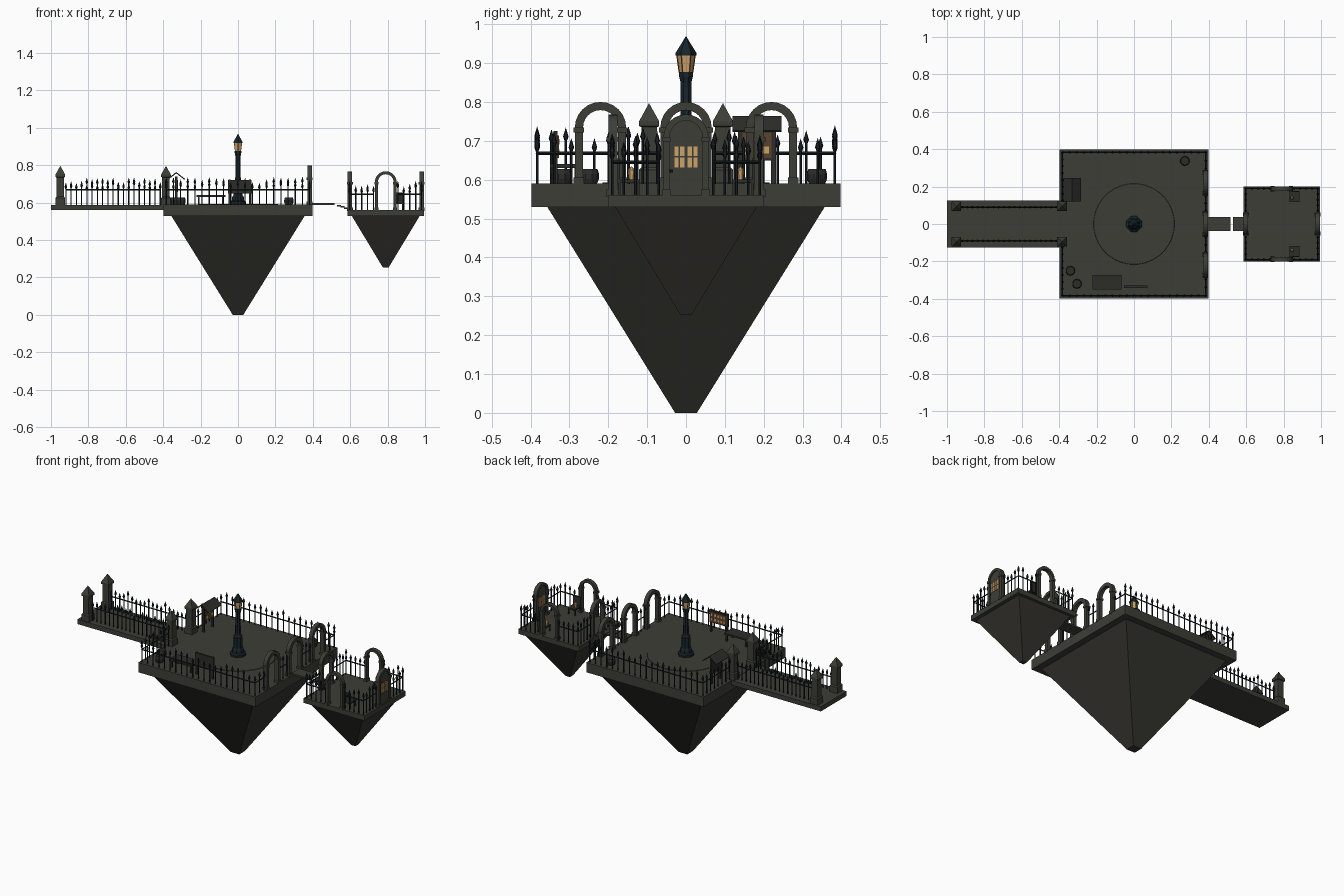
import bpy, bmesh, math, random
from mathutils import Matrix, Vector

if "Cube" in bpy.data.objects:
    bpy.data.objects.remove(bpy.data.objects["Cube"])
random.seed(4)

def material(name, r, g, b):
    m = bpy.data.materials.new(name)
    m.diffuse_color = (r, g, b, 1)
    m.use_nodes = True
    m.node_tree.nodes["Principled BSDF"].inputs["Base Color"].default_value = m.diffuse_color
    return m

STONE = material("grey stone", .048, .048, .038)
ROCK = material("dark rock", .036, .035, .029)
IRON = material("black iron", .008, .012, .014)
LAMP = material("blue black metal", .009, .018, .024)
GLASS = material("lit glass", .60, .36, .14)
WOOD = material("dark wood", .025, .026, .022)
CORK = material("brown board", .10, .055, .025)

def finish(name, bm, mat):
    bmesh.ops.recalc_face_normals(bm, faces=bm.faces)
    me = bpy.data.meshes.new(name)
    bm.to_mesh(me)
    bm.free()
    me.materials.append(mat)
    ob = bpy.data.objects.new(name, me)
    bpy.context.collection.objects.link(ob)
    return ob

def box(bm, x0, x1, y0, y1, z0, z1):
    m = Matrix.Translation(((x0 + x1) / 2, (y0 + y1) / 2, (z0 + z1) / 2))
    bmesh.ops.create_cube(bm, size=1, matrix=m @ Matrix.Diagonal((x1 - x0, y1 - y0, z1 - z0, 1)))

def lathe(bm, x, y, prof, n):
    """Stack of n-sided rings from (radius, z); for n = 4 the radius is the half width."""
    k, a0 = (math.sqrt(2), math.pi / 4) if n == 4 else (1, math.pi / n)
    rings = []
    for r, z in prof:
        cnt = n if r > 0 else 1
        rings.append([bm.verts.new((x + r * k * math.cos(a0 + 2 * math.pi * i / n),
                                    y + r * k * math.sin(a0 + 2 * math.pi * i / n), z)) for i in range(cnt)])
    for a, b in zip(rings, rings[1:]):
        for i in range(n):
            j = (i + 1) % n
            if len(b) == 1:
                bm.faces.new((a[i], a[j], b[0]))
            elif len(a) == 1:
                bm.faces.new((a[0], b[j], b[i]))
            else:
                bm.faces.new((a[i], a[j], b[j], b[i]))
    for r in (rings[0], rings[-1]):
        if len(r) > 1:
            bm.faces.new(r)

def bar(bm, p, q, r, n=4):
    p, q = Vector(p), Vector(q)
    d = q - p
    m = Matrix.Translation((p + q) / 2) @ d.to_track_quat('Z', 'Y').to_matrix().to_4x4()
    bmesh.ops.create_cone(bm, cap_ends=True, segments=n, radius1=r, radius2=r, depth=d.length, matrix=m)

def single(name, mat, fn, *args):
    bm = bmesh.new()
    fn(bm, *args)
    return finish(name, bm, mat)

# floating islands: slab on an inverted pyramid
single("main_slab", STONE, box, -.397, .397, -.397, .397, .53, .59)
single("main_rock", ROCK, lathe, 0, 0, [(.028, 0), (.36, .535)], 4)
single("plaza_disc", STONE, lathe, 0, 0, [(.218, .588), (.215, .593)], 32)
single("small_slab", STONE, box, .585, .995, -.2, .2, .53, .56)
single("small_rock", ROCK, lathe, .79, 0, [(.015, .253), (.184, .533)], 4)

# bridge on the left and broken walkway on the right
single("bridge_deck", STONE, box, -1, -.39, -.125, .125, .56, .588)
bm = bmesh.new()
box(bm, .39, .515, -.037, .037, .587, .597)
for i in range(3):
    box(bm, .528 + i * .02, .55 + i * .02, -.037, .037, .58 - i * .007, .588 - i * .007)
finish("broken_walkway", bm, STONE)

# gate pillars at both ends of the bridge
bm = bmesh.new()
for x in (-.95, -.385):
    for y in (-.095, .095):
        lathe(bm, x, y, [(.026, .58), (.026, .625), (.02, .632), (.02, .735), (.026, .738),
                         (.026, .75), (0, .797)], 4)
finish("gate_pillars", bm, STONE)

# iron fences with spear tips
def fence(bm, p, q, z0, rail, top, step=.038):
    p, q = Vector((*p, 0)), Vector((*q, 0))
    n = max(1, round((q - p).length / step))
    for i in range(n + 1):
        c = p.lerp(q, i / n)
        t = top + random.uniform(-.018, .018)
        lathe(bm, c.x, c.y, [(.0035, z0 - .005), (.0035, t - .034), (.0075, t - .024), (0, t)], 5)
    up = Vector((0, 0, rail))
    bar(bm, p + up, q + up, .004)

E = .383
bm = bmesh.new()
for s in (-1, 1):
    fence(bm, (-E, s * E), (E, s * E), .59, .668, .722)
    fence(bm, (-E, s * E), (-E, s * .125), .59, .668, .722)
    fence(bm, (E, s * E), (E, s * .295), .59, .668, .722)
    fence(bm, (E, s * .148), (E, s * .074), .59, .668, .722)
finish("main_fence", bm, IRON)
bm = bmesh.new()
for s in (-1, 1):
    fence(bm, (-.92, s * .09), (-.415, s * .09), .588, .668, .718, .028)
finish("bridge_fence", bm, IRON)
bm = bmesh.new()
for s in (-1, 1):
    for a, b in ((.598, .725), (.855, .982)):
        fence(bm, (a, s * .19), (b, s * .19), .56, .645, .70, .032)
    for x in (.598, .982):
        fence(bm, (x, s * .19), (x, s * .07), .56, .645, .70, .032)
finish("small_fence", bm, IRON)

# round arches
def arch_points(r, z0, zc, n=12):
    arc = [(r * math.cos(math.pi * i / n), zc + r * math.sin(math.pi * i / n)) for i in range(n + 1)]
    return [(r, z0)] + arc + [(-r, z0)]

def arch(name, x, y, along_y, ro, ri, z0, top, depth=.024):
    bm = bmesh.new()
    zc = top - ro
    def place(u, v, z):
        return (x + v, y + u, z) if along_y else (x + u, y + v, z)
    out, inn = ([bm.verts.new(place(u, -depth / 2, z)) for u, z in arch_points(r, z0, zc)] for r in (ro, ri))
    faces = [bm.faces.new((out[i], out[i + 1], inn[i + 1], inn[i])) for i in range(len(out) - 1)]
    ext = bmesh.ops.extrude_face_region(bm, geom=faces, use_keep_orig=True)
    vec = (depth, 0, 0) if along_y else (0, depth, 0)
    bmesh.ops.translate(bm, vec=vec, verts=[v for v in ext['geom'] if isinstance(v, bmesh.types.BMVert)])
    # impost blocks and plinths
    d = depth / 2 + .004
    for s in (-1, 1):
        for za, zb in ((zc - .012, zc), (z0, z0 + .02)):
            u0, u1 = sorted((s * (ri - .002), s * (ro + .003)))
            a, b = place(u0, -d, za), place(u1, d, zb)
            box(bm, a[0], b[0], a[1], b[1], za, zb)
    finish(name, bm, STONE)

for nm, y in (("front", -.22), ("middle", 0), ("back", .22)):
    arch("main_arch_" + nm, .383, y, True, .066, .045, .585, .80)
for nm, x, y, ay in (("left", .598, 0, True), ("right", .982, 0, True),
                     ("front", .79, -.188, False), ("back", .79, .188, False)):
    arch("small_arch_" + nm, x, y, ay, .058, .042, .555, .768)

# arched door with lit panes in the far right arch
bm = bmesh.new()
vs = [bm.verts.new((.978, u, z)) for u, z in arch_points(.044, .558, .71)]
f = bm.faces.new(vs)
ext = bmesh.ops.extrude_face_region(bm, geom=[f], use_keep_orig=True)
bmesh.ops.translate(bm, vec=(.01, 0, 0), verts=[v for v in ext['geom'] if isinstance(v, bmesh.types.BMVert)])
finish("door", bm, STONE)
bm = bmesh.new()
for y in (-.0285, -.014, .006, .0205):
    for z in (.632, .661):
        box(bm, .975, .991, y - .0015, y + .0095, z, z + .025)
finish("door_panes", bm, GLASS)
bm = bmesh.new()
lathe(bm, .991, -.038, [(.003, .618), (.003, .626)], 6)
finish("door_knob", bm, IRON)

# central street lamp
single("lamp_post", LAMP, lathe, 0, 0, [(.045, .59), (.045, .605), (.036, .612), (.034, .63), (.027, .64),
       (.024, .70), (.027, .705), (.02, .715), (.016, .725), (.015, .85), (.019, .865), (.019, .877)], 8)
single("lamp_glass", GLASS, lathe, 0, 0, [(.017, .876), (.023, .922)], 6)
single("lamp_roof", LAMP, lathe, 0, 0, [(.027, .92), (.027, .926), (.012, .95), (0, .97)], 6)
bm = bmesh.new()
for i in range(6):
    a = math.pi / 6 + i * math.pi / 3
    c, s = math.cos(a), math.sin(a)
    bar(bm, (.017 * c, .017 * s, .876), (.0235 * c, .0235 * s, .922), .0018)
finish("lamp_frame", bm, CORK)

# barrels
bm = bmesh.new()
for x, y in ((-.34, -.25), (-.305, -.32), (.272, .337)):
    lathe(bm, x, y, [(.021, .59), (.026, .602), (.026, .615), (.022, .628)], 10)
finish("barrels", bm, WOOD)

# table by the front fence
bm = bmesh.new()
box(bm, -.222, -.068, -.35, -.272, .63, .64)
for x in (-.21, -.08):
    for y in (-.34, -.282):
        box(bm, x - .005, x + .005, y - .005, y + .005, .588, .632)
finish("table", bm, WOOD)

# front notice panel, facing the plaza
bm = bmesh.new()
for x in (-.045, .065):
    box(bm, x - .005, x + .005, -.341, -.331, .588, .725)
box(bm, -.053, .073, -.342, -.330, .648, .722)
finish("front_board", bm, WOOD)
single("front_board_face", CORK, box, -.044, .064, -.332, -.327, .656, .714)
bm = bmesh.new()
for i in range(5):
    for z in (.663, .69):
        x = -.037 + i * .021
        box(bm, x, x + .011, -.328, -.3255, z, z + .015)
finish("front_board_notes", bm, GLASS)

# roofed notice board on the left, facing right
bm = bmesh.new()
for y in (.14, .225):
    box(bm, -.336, -.324, y - .006, y + .006, .588, .74)
box(bm, -.336, -.324, .135, .23, .65, .728)
for s in (-1, 1):
    # sloped roof panels
    m = Matrix.Translation((-.33 + s * .022, .1825, .743)) @ Matrix.Rotation(s * math.radians(38), 4, 'Y')
    bmesh.ops.create_cube(bm, size=1, matrix=m @ Matrix.Diagonal((.06, .127, .006, 1)))
finish("roofed_board", bm, WOOD)
single("roofed_board_face", CORK, box, -.326, -.321, .145, .22, .656, .722)
bm = bmesh.new()
for y, z in ((.15, .665), (.176, .69), (.2, .668)):
    box(bm, -.322, -.3195, y, y + .014, z, z + .018)
finish("roofed_board_notes", bm, GLASS)

# two small seats on the little island with lit lanterns
for nm, s in (("front", -1), ("back", 1)):
    bm = bmesh.new()
    y0, y1 = sorted((s * .118, s * .176))
    box(bm, .832, .884, y0, y1, .592, .60)
    b0, b1 = sorted((s * .17, s * .176))
    box(bm, .832, .884, b0, b1, .60, .655)
    for x in (.836, .88):
        for y in (y0 + .004, y1 - .004):
            box(bm, x - .003, x + .003, y - .003, y + .003, .558, .594)
    finish("seat_" + nm, bm, WOOD)
    single("seat_lantern_" + nm, GLASS, lathe, .845, s * .14, [(.007, .60), (.01, .625), (0, .635)], 6)
